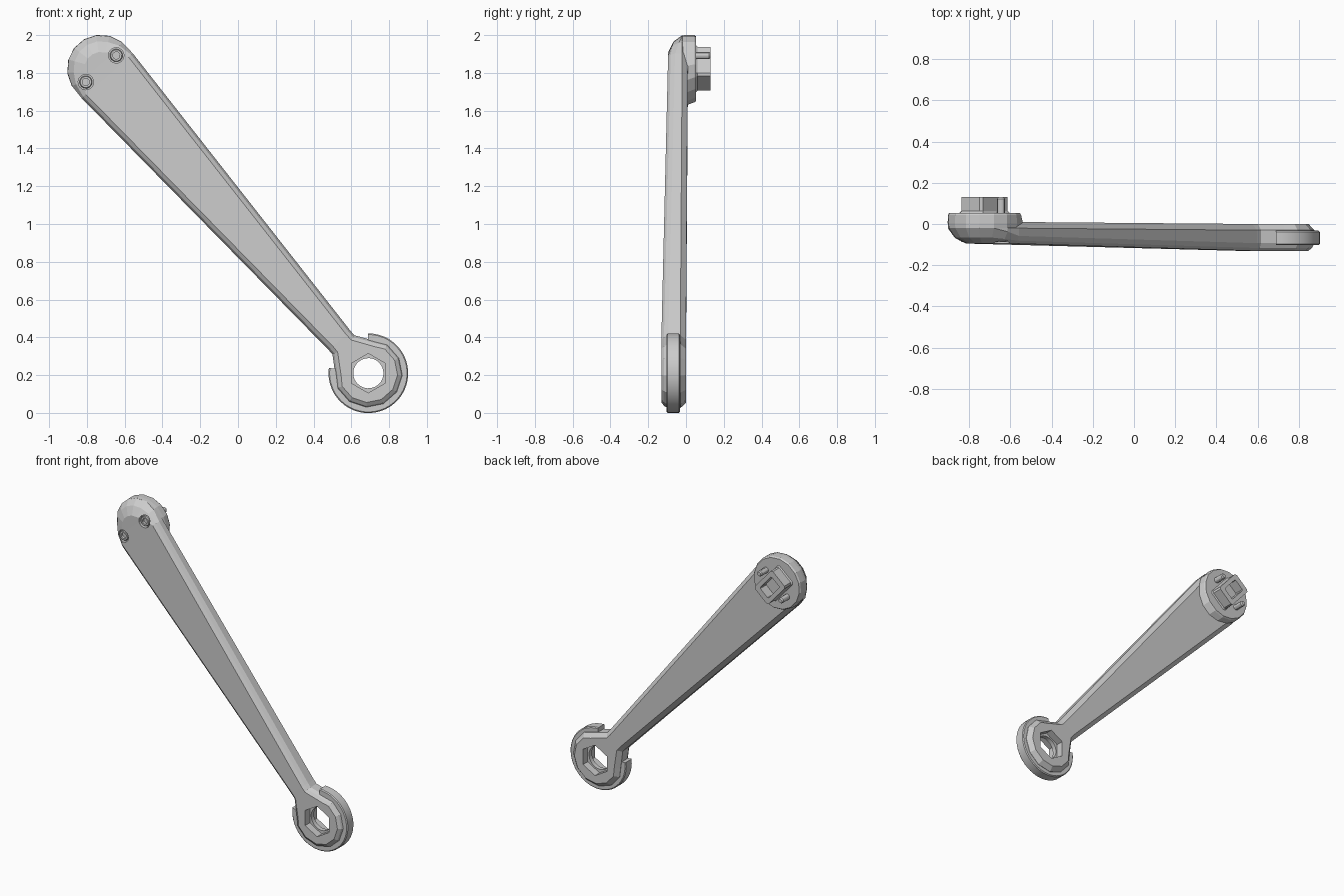
import bpy, bmesh
from math import sin, cos, pi, radians, hypot

if "Cube" in bpy.data.objects:
    bpy.data.objects.remove(bpy.data.objects["Cube"])

# Arm frame: u runs from the ring centre to the head, v across the arm, y is depth
RING = (0.69, 0.21)
HEAD = (-0.725, 1.822)
LEN = hypot(HEAD[0] - RING[0], HEAD[1] - RING[1])
DU = ((HEAD[0] - RING[0]) / LEN, (HEAD[1] - RING[1]) / LEN)
DV = (DU[1], -DU[0])


def world(p):
    u, v, y = p
    return (RING[0] + u * DU[0] + v * DV[0], y, RING[1] + u * DU[1] + v * DV[1])


def finish(name, bm, smooth=None):
    bmesh.ops.recalc_face_normals(bm, faces=bm.faces)
    me = bpy.data.meshes.new(name)
    bm.to_mesh(me)
    bm.free()
    ob = bpy.data.objects.new(name, me)
    bpy.context.collection.objects.link(ob)
    if smooth:
        bpy.ops.object.select_all(action='DESELECT')
        ob.select_set(True)
        bpy.context.view_layer.objects.active = ob
        bpy.ops.object.shade_smooth_by_angle(angle=radians(smooth))
    return ob


def loft(name, rings, caps=True, smooth=None):
    """Skin closed rings of equal size; caps=False joins last ring to first."""
    bm = bmesh.new()
    vs = [[bm.verts.new(world(p)) for p in r] for r in rings]
    n = len(rings[0])
    pairs = list(zip(vs, vs[1:]))
    if caps:
        bm.faces.new(vs[0])
        bm.faces.new(vs[-1])
    else:
        pairs.append((vs[-1], vs[0]))
    for a, b in pairs:
        for i in range(n):
            j = (i + 1) % n
            bm.faces.new((a[i], a[j], b[j], b[i]))
    return finish(name, bm, smooth)


def circle(u, v, r, y, n, start=0.0):
    return [(u + r * cos(start + 2 * pi * i / n), v + r * sin(start + 2 * pi * i / n), y)
            for i in range(n)]


def rect(u, a, b, c, y):
    """Rectangle with clipped corners."""
    return [(u + p, q, y) for p, q in ((a, b - c), (a - c, b), (c - a, b), (-a, b - c),
                                       (-a, c - b), (c - a, -b), (a - c, -b), (a, c - b))]


def cut(target, cutter):
    m = target.modifiers.new("cut", 'BOOLEAN')
    m.operation = 'DIFFERENCE'
    m.solver = 'EXACT'
    m.object = cutter
    cutter.hide_render = True
    bpy.context.view_layer.objects.active = target
    bpy.ops.object.modifier_apply(modifier=m.name)
    bpy.data.objects.remove(cutter)


# Arm body: one half outline from ring end to head end, skinned in depth layers
half = [(0.185 * cos(radians(a)), 0.185 * sin(radians(a))) for a in (165, 135, 105, 75)]
half += [(0.10, 0.143), (0.20, 0.077), (0.23, 0.077), (LEN - 0.05, 0.180)]
half += [(LEN + 0.179 * cos(radians(a)), 0.179 * sin(radians(a))) for a in (80, 56, 33, 11)]
N = len(half)


def layer(inset, depth, front):
    out = []
    for i, (u, v) in enumerate(half):
        p = half[i - 1] if i else (u, -v)
        q = half[i + 1] if i < N - 1 else (u, -v)
        la, lb = hypot(u - p[0], v - p[1]), hypot(q[0] - u, q[1] - v)
        nu = -((v - p[1]) / la + (q[1] - v) / lb)
        nv = (u - p[0]) / la + (q[0] - u) / lb
        l = hypot(nu, nv)
        k = min(1, max(0, (u - LEN + 0.05) / 0.15))      # head is rounded more deeply
        d = inset * (1 + 2 * k) if front else inset
        t = min(1, max(0, (u - 0.25) / (LEN - 0.25)))
        y = (-0.13 + 0.036 * t + depth * (1 + k)) if front else 0.010 * t - depth
        out.append((u - d * nu / l, v - d * nv / l, y))
    return out


layers = [layer(0.030, 0, True), layer(0.011, 0.014, True), layer(0, 0.037, True),
          layer(0, 0.030, False), layer(0.028, 0, False)]
bm = bmesh.new()
rows = []
for L in layers:
    right = [bm.verts.new(world(p)) for p in L]
    left = [bm.verts.new(world((p[0], -p[1], p[2]))) for p in L]
    rows.append(right + left[::-1])
for a, b in zip(rows, rows[1:]):
    for i in range(2 * N):
        j = (i + 1) % (2 * N)
        bm.faces.new((a[i], a[j], b[j], b[i]))
for r in (rows[0], rows[-1]):
    for i in range(N - 1):
        bm.faces.new((r[i], r[i + 1], r[2 * N - 2 - i], r[2 * N - 1 - i]))
arm = finish("arm", bm)

# Hexagonal opening through the ring end, with a round lip inside it
hex_start = radians(-18.6)
cut(arm, loft("hex_cutter", [circle(0, 0, 0.104, y, 6, hex_start) for y in (-0.3, 0.3)]))
loft("opening_lip", [circle(0, 0, 0.080, -0.08, 24), circle(0, 0, 0.106, -0.08, 24),
                     circle(0, 0, 0.106, -0.05, 24), circle(0, 0, 0.080, -0.05, 24)],
     caps=False, smooth=30)

# Open C-shaped band round the ring end
band = []
for i in range(37):
    a = radians(41 + 278 * i / 36)
    band.append([(r * cos(a), r * sin(a), y) for r, y in
                 ((0.168, -0.103), (0.205, -0.103), (0.211, -0.097),
                  (0.211, -0.038), (0.205, -0.032), (0.168, -0.032))])
loft("open_band", band, smooth=30)

# Raised pad on the back of the head, sloping down to the arm
def pad_ring(r, y, stretch):
    return [(LEN + (u - LEN) * (stretch if u < LEN else 1), v, y)
            for u, v, y in circle(LEN, 0, r, y, 16, pi / 16)]


loft("head_pad", [pad_ring(0.178, -0.022, 1.0), pad_ring(0.180, 0.005, 1.12),
                  pad_ring(0.179, 0.044, 1.0), pad_ring(0.172, 0.054, 1.0)])

# Hollow rectangular boss with a flared foot
loft("socket_boss", [rect(LEN, 0.112, 0.078, 0.012, 0.05), rect(LEN, 0.103, 0.070, 0.012, 0.062),
                     rect(LEN, 0.103, 0.070, 0.012, 0.13), rect(LEN, 0.066, 0.042, 0.006, 0.13),
                     rect(LEN, 0.066, 0.042, 0.006, 0.065)])

# Two screws: counterbore and head at the front, pin tip at the back
for side, label in ((1, "right"), (-1, "left")):
    v = side * 0.107
    cut(arm, loft("bore_cutter", [circle(LEN, v, 0.041, y, 16) for y in (-0.3, -0.068)]))
    loft("screw_head_" + label,
         [circle(LEN, v, 0.034, -0.06, 12), circle(LEN, v, 0.034, -0.083, 12),
          circle(LEN, v, 0.030, -0.088, 12), circle(LEN, v, 0.019, -0.088, 12),
          circle(LEN, v, 0.019, -0.072, 12)], smooth=30)
    loft("screw_tip_" + label,
         [circle(LEN, v, 0.019, 0.04, 12), circle(LEN, v, 0.019, 0.122, 12),
          circle(LEN, v, 0.013, 0.13, 12)], smooth=30)
